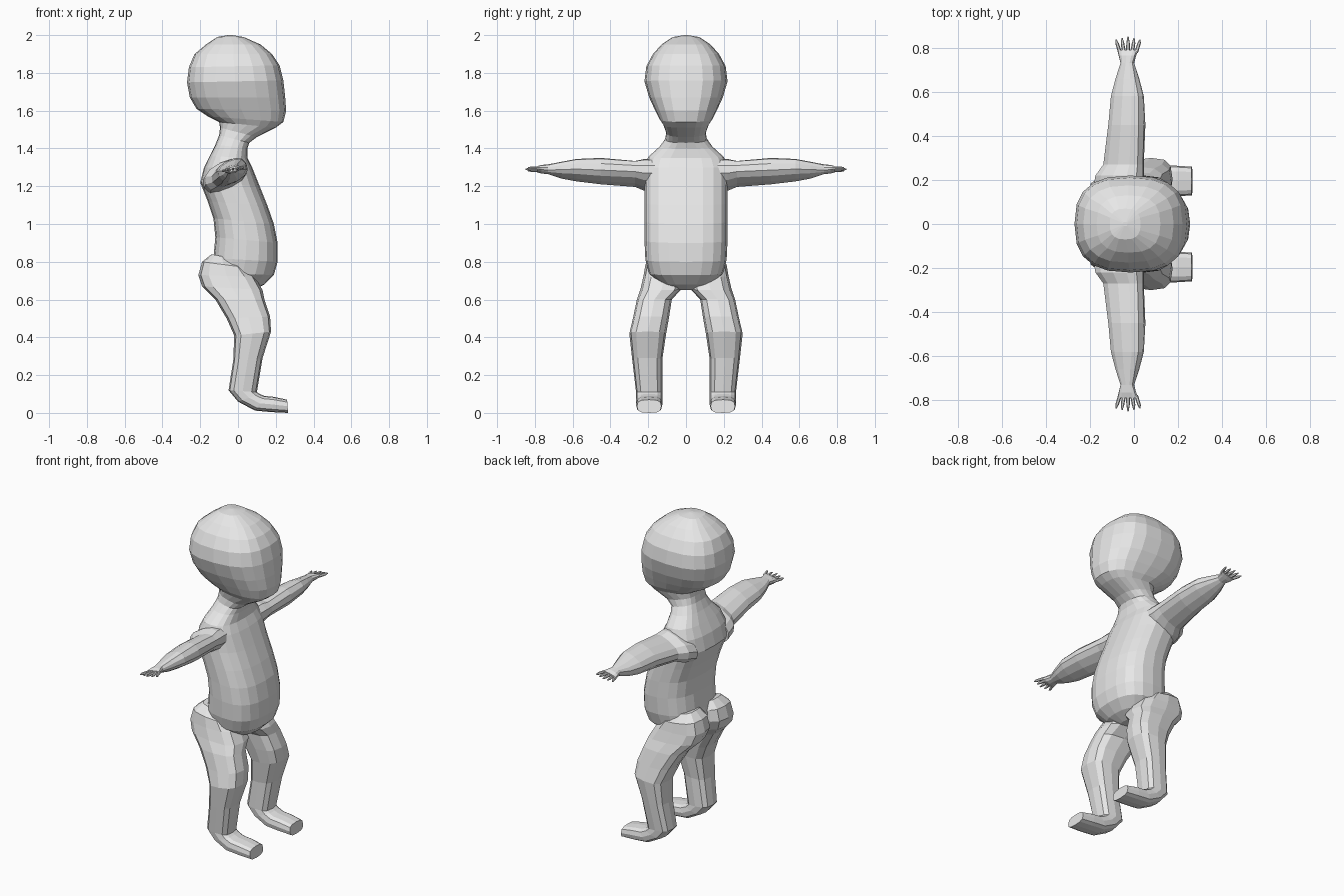
import bpy
import bmesh
from math import cos, sin, pi, copysign
from mathutils import Vector

default = bpy.data.objects.get("Cube")
if default:
    bpy.data.objects.remove(default, do_unlink=True)

grey = bpy.data.materials.new("plain grey")
grey.use_nodes = True
grey.diffuse_color = (0.8, 0.8, 0.8, 1)
grey.node_tree.nodes["Principled BSDF"].inputs["Base Color"].default_value = (0.8, 0.8, 0.8, 1)


def power(value, squareness):
    return copysign(abs(value) ** (2 / squareness), value)


def loft(name, sections, sides, squareness):
    """Skin flat-shaded quads over rounded sections: (back point, front point, half-width vector)."""
    bm = bmesh.new()
    rings = []
    for back, front, across in sections:
        centre, reach = (back + front) / 2, (front - back) / 2
        ring = []
        for i in range(sides):
            angle = 2 * pi * i / sides
            ring.append(bm.verts.new(centre
                                     + reach * power(cos(angle), squareness)
                                     + across * power(sin(angle), squareness)))
        rings.append(ring)
    for low, high in zip(rings, rings[1:]):
        for i in range(sides):
            j = (i + 1) % sides
            bm.faces.new((low[i], low[j], high[j], high[i]))
    bm.faces.new(rings[0])
    bm.faces.new(rings[-1])
    bmesh.ops.recalc_face_normals(bm, faces=bm.faces[:])
    mesh = bpy.data.meshes.new(name)
    bm.to_mesh(mesh)
    bm.free()
    mesh.materials.append(grey)
    obj = bpy.data.objects.new(name, mesh)
    bpy.context.scene.collection.objects.link(obj)
    return obj


def upright(rows):
    """Rows of back x, back z, front x, front z, inner y, outer y."""
    return [(Vector((bx, (y0 + y1) / 2, bz)), Vector((fx, (y0 + y1) / 2, fz)),
             Vector((0, (y1 - y0) / 2, 0)))
            for bx, bz, fx, fz, y0, y1 in rows]


def sideways(rows, side):
    """Rows of y, back x, back z, front x, front z, half thickness."""
    sections = []
    for y, bx, bz, fx, fz, half in rows:
        back, front = Vector((bx, side * y, bz)), Vector((fx, side * y, fz))
        across = (front - back).cross(Vector((0, 1, 0))).normalized() * half
        sections.append((back, front, across))
    return sections


# Torso, neck and head in one skin: back x, back z, front x, front z, half width
torso = [
    (-.10, .66, .08, .65, .06),
    (-.13, .69, .14, .68, .14),
    (-.14, .74, .19, .73, .195),
    (-.13, .82, .21, .80, .215),
    (-.12, .93, .21, .90, .22),
    (-.13, 1.03, .19, 1.0, .22),
    (-.16, 1.12, .155, 1.1, .22),
    (-.20, 1.22, .115, 1.2, .22),
    (-.18, 1.3, .075, 1.3, .22),
    (-.15, 1.36, .05, 1.35, .20),
    (-.12, 1.42, .05, 1.4, .14),
    (-.10, 1.47, .06, 1.43, .11),
    (-.095, 1.51, .10, 1.46, .105),
]
head = [
    (-.10, 1.54, .20, 1.51, .12),
    (-.16, 1.57, .24, 1.54, .14),
    (-.22, 1.61, .255, 1.6, .165),
    (-.255, 1.67, .25, 1.67, .195),
    (-.27, 1.75, .24, 1.76, .22),
    (-.26, 1.83, .22, 1.84, .21),
    (-.23, 1.9, .18, 1.9, .175),
    (-.17, 1.95, .12, 1.95, .13),
    (-.11, 1.99, .03, 1.99, .07),
    (-.05, 2, -.03, 2, .01),
]
loft("head_and_torso", upright([(*row[:4], -row[4], row[4]) for row in torso + head]), 20, 2.6)

# Buttock, thigh, shin and foot
leg = [
    (-.14, .84, -.04, .82, .04, .17),
    (-.19, .80, .04, .77, .01, .215),
    (-.21, .73, .09, .72, .005, .225),
    (-.19, .67, .13, .65, .02, .24),
    (-.12, .60, .14, .60, .075, .26),
    (-.06, .50, .17, .51, .09, .28),
    (-.02, .41, .175, .43, .105, .30),
    (-.025, .28, .13, .29, .125, .285),
    (-.05, .12, .10, .11, .125, .265),
    (.00, .06, .115, .10, .125, .265),
    (.09, .012, .14, .09, .125, .265),
    (.18, .004, .19, .085, .125, .265),
    (.265, 0, .26, .07, .13, .26),
]

# Shoulder, upper arm, forearm, wrist and palm
arm = [
    (.15, -.18, 1.19, .04, 1.31, .07),
    (.22, -.17, 1.21, .04, 1.31, .07),
    (.27, -.135, 1.22, .04, 1.31, .055),
    (.45, -.11, 1.24, .045, 1.32, .06),
    (.58, -.10, 1.25, .04, 1.32, .05),
    (.66, -.08, 1.26, .02, 1.31, .038),
    (.73, -.06, 1.28, .00, 1.30, .024),
    (.765, -.07, 1.28, .01, 1.30, .02),
    (.79, -.075, 1.28, .02, 1.30, .012),
]

for side, label in ((1, "left"), (-1, "right")):
    loft(label + "_leg",
         upright([(*row[:4], side * row[4], side * row[5]) for row in leg]), 12, 3)
    loft(label + "_arm", sideways(arm, side), 12, 2.4)

    # Five thin tapering fingers fanned across the palm
    for number in range(5):
        spread = number - 2
        finger = []
        for y, gap, thick in ((.775, .018, .009), (.82, .025, .008), (.85 - .007 * abs(spread), .027, .003)):
            x, z = -.027 + spread * gap, 1.29 + spread * .004
            finger.append((y, x - thick, z, x + thick, z, thick))
        loft(f"{label}_finger_{number + 1}", sideways(finger, side), 6, 2)
